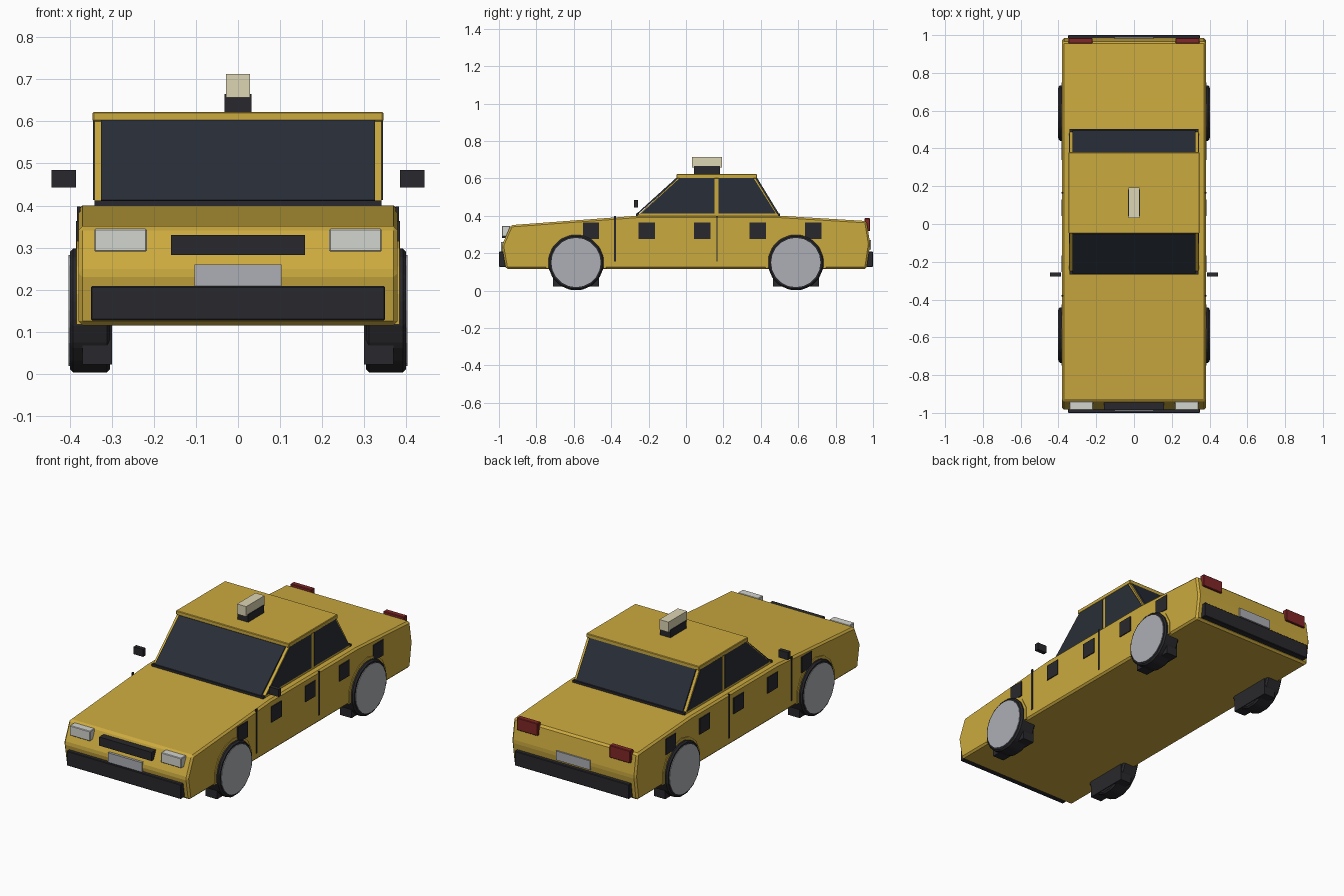
import bpy, bmesh, math

if "Cube" in bpy.data.objects:
    bpy.data.objects.remove(bpy.data.objects["Cube"])


def material(name, rgb):
    m = bpy.data.materials.new(name)
    m.diffuse_color = (*rgb, 1)
    m.use_nodes = True
    m.node_tree.nodes["Principled BSDF"].inputs["Base Color"].default_value = m.diffuse_color
    return m


YELLOW = material("yellow_paint", (0.60, 0.40, 0.05))
BLACK = material("black_trim", (0.022, 0.022, 0.026))
GLASS = material("dark_glass", (0.022, 0.027, 0.038))
RED = material("red_lamp", (0.22, 0.02, 0.02))
LAMP = material("clear_lamp", (0.65, 0.66, 0.62))
CREAM = material("cream_sign", (0.72, 0.66, 0.45))
METAL = material("grey_metal", (0.42, 0.43, 0.46))


def prism(name, profile, x0, x1, mat, mirror=False, bevel=0):
    """Extrude a (y, z) profile from x0 to x1, optionally on both sides."""
    bm = bmesh.new()
    for s in ((1, -1) if mirror else (1,)):
        f = bm.faces.new([bm.verts.new((s * x0, y, z)) for y, z in profile])
        ext = bmesh.ops.extrude_face_region(bm, geom=[f])["geom"]
        verts = [g for g in ext if isinstance(g, bmesh.types.BMVert)]
        bmesh.ops.translate(bm, verts=verts, vec=(s * (x1 - x0), 0, 0))
    if bevel:
        bmesh.ops.bevel(bm, geom=bm.edges[:], offset=bevel, segments=1, affect='EDGES')
    bmesh.ops.recalc_face_normals(bm, faces=bm.faces)
    me = bpy.data.meshes.new(name)
    bm.to_mesh(me)
    bm.free()
    me.materials.append(mat)
    ob = bpy.data.objects.new(name, me)
    bpy.context.collection.objects.link(ob)
    return ob


def box(name, x0, x1, y0, y1, z0, z1, mat, mirror=False, bevel=0):
    return prism(name, [(y0, z0), (y1, z0), (y1, z1), (y0, z1)], x0, x1, mat, mirror, bevel)


def arc(cy, cz, r, n, a0=0.0, a1=2 * math.pi, closed=True):
    steps = n if closed else n - 1
    return [(cy + r * math.cos(a0 + (a1 - a0) * i / steps),
             cz + r * math.sin(a0 + (a1 - a0) * i / steps)) for i in range(n)]


# Lower body
prism("body", [(-0.963, 0.115), (-0.985, 0.24), (-0.937, 0.35), (-0.26, 0.40),
               (0.50, 0.40), (0.965, 0.372), (0.985, 0.25), (0.965, 0.115)],
      -0.38, 0.38, YELLOW, bevel=0.01)

# Cabin and roof
prism("cabin", [(-0.27, 0.39), (-0.04, 0.605), (0.37, 0.605), (0.50, 0.39)],
      -0.342, 0.342, YELLOW)
box("roof", -0.346, 0.346, -0.05, 0.38, 0.60, 0.623, YELLOW, bevel=0.003)

# Windows
prism("windscreen", [(-0.255, 0.41), (-0.262, 0.413), (-0.052, 0.603), (-0.04, 0.60)],
      -0.326, 0.326, GLASS)
prism("rear_window", [(0.48, 0.41), (0.496, 0.413), (0.380, 0.603), (0.368, 0.60)],
      -0.326, 0.326, GLASS)
prism("front_side_window", [(-0.24, 0.413), (-0.032, 0.603), (0.152, 0.603), (0.152, 0.413)],
      0.335, 0.345, GLASS, True)
prism("rear_side_window", [(0.175, 0.413), (0.175, 0.603), (0.36, 0.603), (0.48, 0.413)],
      0.335, 0.345, GLASS, True)
box("windscreen_seal", -0.342, 0.342, -0.268, -0.25, 0.395, 0.412, BLACK)
box("rear_window_seal", -0.342, 0.342, 0.485, 0.503, 0.395, 0.412, BLACK)

# Wheels, hubs, arches and inner wheel boxes
for end, cy in (("front", -0.588), ("rear", 0.587)):
    prism(end + "_tyres", arc(cy, 0.15, 0.15, 16, math.pi / 16, 2 * math.pi + math.pi / 16),
          0.304, 0.40, BLACK, True, bevel=0.008)
    prism(end + "_hubcaps", arc(cy, 0.15, 0.132, 20), 0.39, 0.403, METAL, True)
    box(end + "_wheel_boxes", 0.30, 0.37, cy - 0.123, cy + 0.123, 0.022, 0.27, BLACK, True)
    ring = arc(cy, 0.15, 0.165, 9, -0.2, math.pi + 0.2, False)
    ring += arc(cy, 0.15, 0.145, 9, math.pi + 0.2, -0.2, False)
    prism(end + "_wheel_arches", ring, 0.37, 0.384, YELLOW, True)

# Side checks and door seams
for i in range(5):
    y = -0.508 + 0.297 * i
    box("side_check", 0.375, 0.385, y - 0.044, y + 0.044, 0.276, 0.363, BLACK, True)
box("front_door_seam", 0.375, 0.383, -0.385, -0.375, 0.155, 0.398, BLACK, True)
box("rear_door_seam", 0.375, 0.383, 0.162, 0.169, 0.155, 0.398, BLACK, True)

# Front and rear fittings
box("front_bumper", -0.35, 0.35, -1.0, -0.96, 0.127, 0.208, BLACK, bevel=0.003)
box("rear_bumper", -0.35, 0.35, 0.96, 1.0, 0.127, 0.208, BLACK, bevel=0.003)
box("grille", -0.16, 0.16, -0.985, -0.945, 0.282, 0.33, BLACK)
box("front_plate", -0.104, 0.104, -0.99, -0.965, 0.208, 0.26, METAL)
box("rear_plate", -0.104, 0.104, 0.965, 0.99, 0.22, 0.27, METAL)
box("headlights", 0.217, 0.342, -0.985, -0.94, 0.29, 0.345, LAMP, True, 0.003)
box("tail_lights", 0.22, 0.348, 0.955, 0.985, 0.318, 0.387, RED, True, 0.003)

# Door mirrors
box("door_mirrors", 0.386, 0.444, -0.279, -0.256, 0.443, 0.484, BLACK, True)

# Roof sign
box("sign_base", -0.032, 0.032, 0.043, 0.182, 0.623, 0.665, BLACK)
box("sign_lamp", -0.028, 0.028, 0.032, 0.193, 0.657, 0.713, CREAM)
